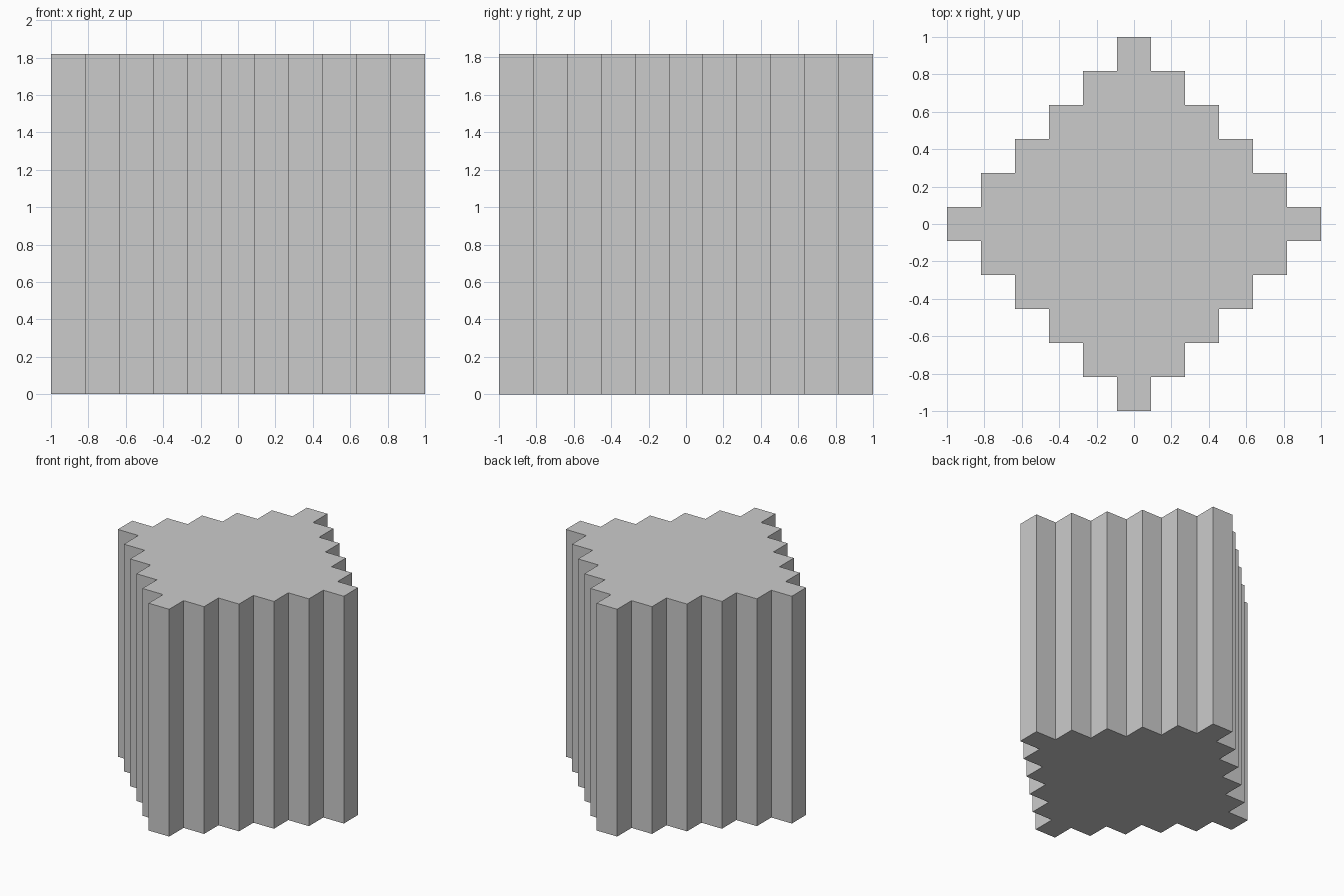
import bpy
import bmesh
from mathutils import Vector, Matrix

if "Cube" in bpy.data.objects:
    bpy.data.objects.remove(bpy.data.objects["Cube"])

STEP = 2 / 11          # width of one stair step
HEIGHT = 10 * STEP

# One quarter of the stepped diamond outline, counter-clockwise
quarter = []
for k in range(5):
    quarter += [(5.5 - k, k + 0.5), (4.5 - k, k + 0.5)]
quarter.append((0.5, 5.5))

# Repeat the quarter around the centre
outline = []
for q in range(4):
    turn = Matrix.Rotation(q * 1.5707963268, 2)
    outline += [turn @ Vector(p) * STEP for p in quarter]

# Extrude the outline into a solid column
bm = bmesh.new()
base = bm.faces.new([bm.verts.new((p.x, p.y, 0)) for p in outline])
top = bmesh.ops.extrude_face_region(bm, geom=[base], use_keep_orig=True)
bmesh.ops.translate(bm, vec=(0, 0, HEIGHT),
                    verts=[g for g in top["geom"] if isinstance(g, bmesh.types.BMVert)])
bmesh.ops.recalc_face_normals(bm, faces=bm.faces[:])

mesh = bpy.data.meshes.new("stepped_diamond_column")
bm.to_mesh(mesh)
bm.free()
column = bpy.data.objects.new("stepped_diamond_column", mesh)
bpy.context.collection.objects.link(column)
